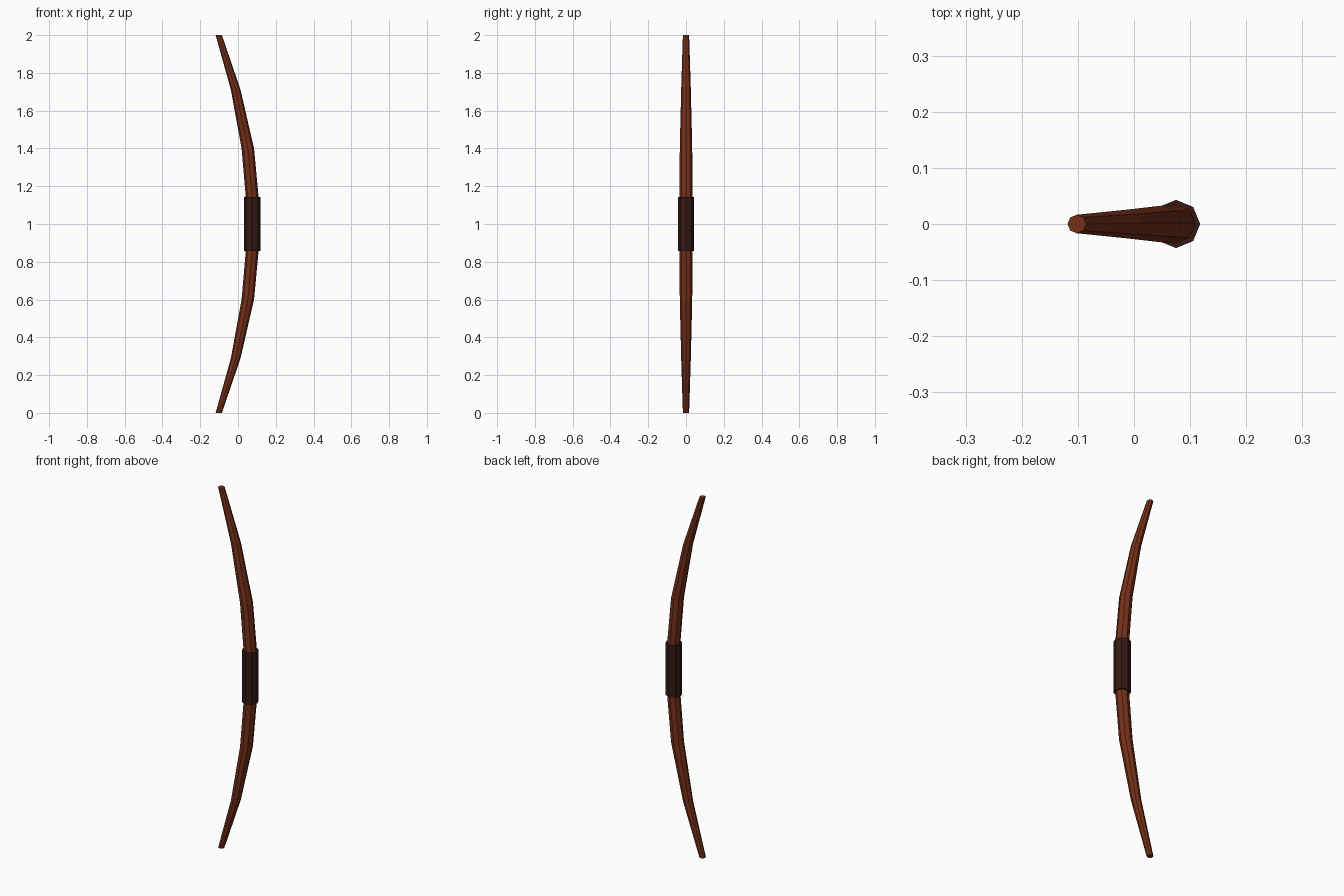
import bpy, bmesh
from math import cos, sin, tau

if "Cube" in bpy.data.objects:
    bpy.data.objects.remove(bpy.data.objects["Cube"])


def material(name, color):
    m = bpy.data.materials.new(name)
    m.diffuse_color = (*color, 1)
    m.use_nodes = True
    m.node_tree.nodes["Principled BSDF"].inputs["Base Color"].default_value = m.diffuse_color
    return m


def loft(name, rings, mat, sides=8):
    """Flat-faced tube through horizontal rings given as (x, z, radius)."""
    bm = bmesh.new()
    loops = [[bm.verts.new((x + r * cos(tau * i / sides), r * sin(tau * i / sides), z))
              for i in range(sides)] for x, z, r in rings]
    for a, b in zip(loops, loops[1:]):
        for i in range(sides):
            j = (i + 1) % sides
            bm.faces.new((a[i], a[j], b[j], b[i]))
    bm.faces.new(loops[0][::-1])
    bm.faces.new(loops[-1])
    mesh = bpy.data.meshes.new(name)
    bm.to_mesh(mesh)
    bm.free()
    mesh.materials.append(mat)
    obj = bpy.data.objects.new(name, mesh)
    bpy.context.collection.objects.link(obj)
    return obj


wood = material("wood", (0.18, 0.03, 0.01))
leather = material("leather", (0.035, 0.01, 0.007))

# Curved stave: lower limb mirrored about the middle, z = 1
lower = [(-0.102, 0.0, 0.0165), (-0.013, 0.286, 0.0255),
         (0.052, 0.6, 0.033), (0.075, 0.857, 0.034)]
upper = [(x, 2 - z, r) for x, z, r in reversed(lower)]
loft("bow_stave", lower + upper, wood)

# Grip wrapped round the middle
loft("grip", [(0.075, 0.857, 0.043), (0.075, 1.143, 0.043)], leather)
